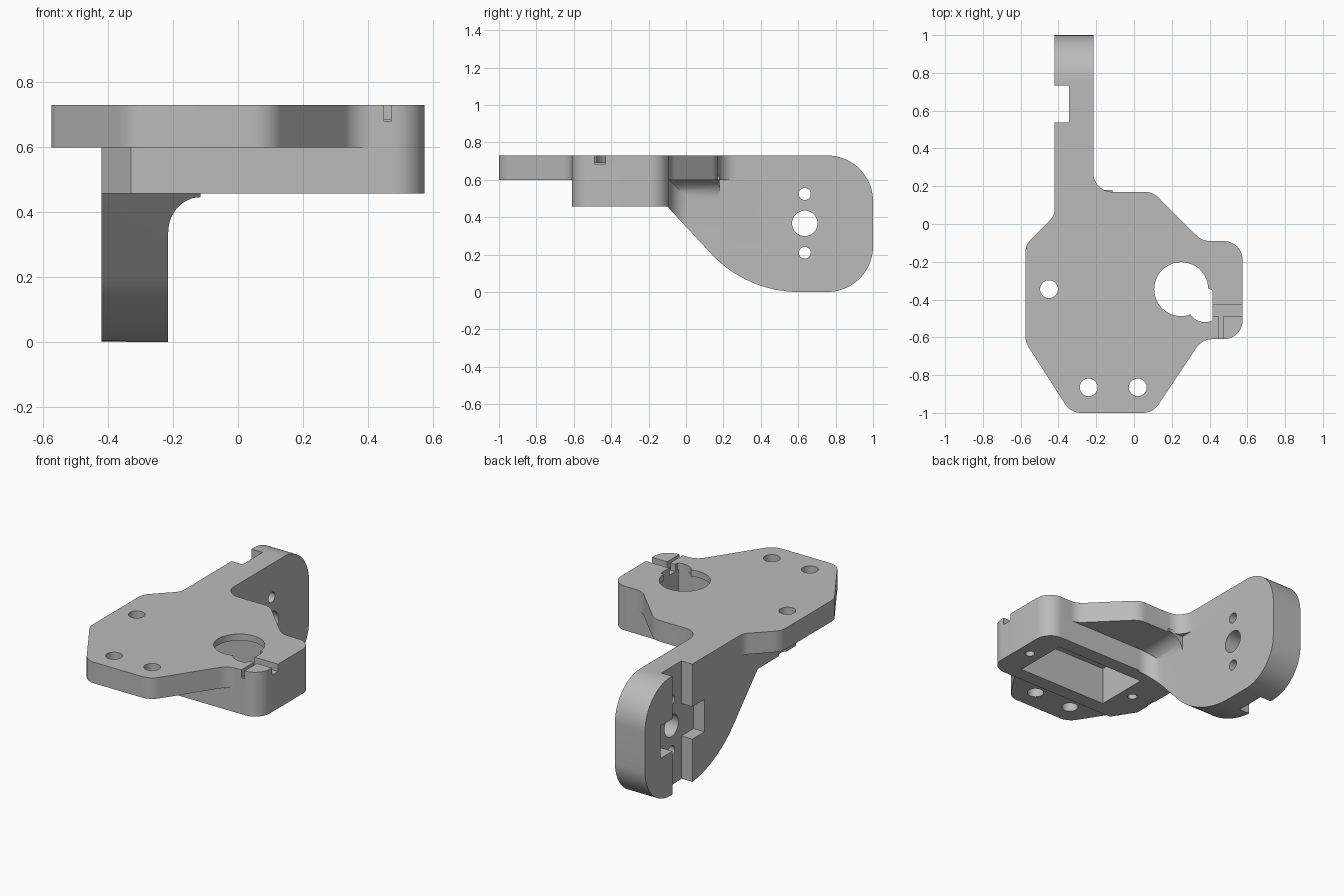
import bpy
import bmesh
import math
from mathutils import Vector

if "Cube" in bpy.data.objects:
    bpy.data.objects.remove(bpy.data.objects["Cube"], do_unlink=True)

grey = bpy.data.materials.new("bracket grey")
grey.use_nodes = True
colour = (0.5, 0.5, 0.5, 1)
grey.diffuse_color = colour
grey.node_tree.nodes["Principled BSDF"].inputs["Base Color"].default_value = colour


def rounded(corners, steps=12):
    """Outline from (u, v, radius) corners, each rounded by a tangent arc."""
    out = []
    n = len(corners)
    for i, (u, v, r) in enumerate(corners):
        p = Vector((u, v))
        if r == 0:
            out.append(p)
            continue
        a = (Vector(corners[i - 1][:2]) - p).normalized()
        b = (Vector(corners[(i + 1) % n][:2]) - p).normalized()
        half = a.angle(b) / 2
        centre = p + (a + b).normalized() * r / math.sin(half)
        start = p + a * r / math.tan(half) - centre
        end = p + b * r / math.tan(half) - centre
        sweep = math.pi - 2 * half
        for k in range(steps + 1):
            t = k / steps
            out.append(centre + (start * math.sin((1 - t) * sweep)
                                 + end * math.sin(t * sweep)) / math.sin(sweep))
    return out


def circle(u, v, r, n=48):
    return [Vector((u + r * math.cos(math.tau * k / n), v + r * math.sin(math.tau * k / n)))
            for k in range(n)]


def rect(u0, v0, u1, v1):
    return [Vector(p) for p in ((u0, v0), (u1, v0), (u1, v1), (u0, v1))]


def fillet(u, v, du, dv, overlap=0.02):
    """Concave corner filler reaching du and dv from the corner at (u, v)."""
    su, sv = math.copysign(overlap, du), math.copysign(overlap, dv)
    pts = [Vector((u - su, v - sv)), Vector((u + du, v - sv))]
    for k in range(13):
        a = math.pi / 2 * k / 12
        pts.append(Vector((u + du * (1 - math.sin(a)), v + dv * (1 - math.cos(a)))))
    pts.append(Vector((u - su, v + dv)))
    return pts


PLACE = {"z": lambda u, v, h: (u, v, h),
         "x": lambda u, v, h: (h, u, v),
         "y": lambda u, v, h: (u, h, v)}


def prism(name, outline, axis, low, high):
    bm = bmesh.new()
    place = PLACE[axis]
    face = bm.faces.new([bm.verts.new(place(p.x, p.y, low)) for p in outline])
    extruded = bmesh.ops.extrude_face_region(bm, geom=[face])["geom"]
    shift = Vector(place(0, 0, high - low))
    bmesh.ops.translate(bm, vec=shift, verts=[g for g in extruded if isinstance(g, bmesh.types.BMVert)])
    bmesh.ops.recalc_face_normals(bm, faces=bm.faces)
    mesh = bpy.data.meshes.new(name)
    bm.to_mesh(mesh)
    bm.free()
    mesh.materials.append(grey)
    obj = bpy.data.objects.new(name, mesh)
    bpy.context.collection.objects.link(obj)
    return obj


def combine(target, tool, operation):
    mod = target.modifiers.new(operation, "BOOLEAN")
    mod.operation = operation
    mod.solver = "EXACT"
    mod.object = tool
    bpy.context.view_layer.objects.active = target
    bpy.ops.object.modifier_apply(modifier=mod.name)
    bpy.data.objects.remove(tool, do_unlink=True)


TOP, PLATE, BLOCK = 0.73, 0.60, 0.457
LEFT, RIGHT = -0.42, -0.215
SIDE, BACK, FRONT = 0.575, -0.09, -0.61

# Top plate
bracket = prism("bracket", rounded([
    (-SIDE, -0.11, 0.1), (-SIDE, -0.625, 0.1), (-0.335, -1, 0.1), (0.1, -1, 0.1),
    (0.36, FRONT, 0.1), (SIDE, FRONT, 0.1), (SIDE, BACK, 0.1), (0.36, BACK, 0.1),
    (0.1, 0.17, 0.1), (RIGHT, 0.17, 0.1), (RIGHT, 0.4, 0), (LEFT, 0.4, 0),
    (LEFT, 0.045, 0.08)]), "z", PLATE, TOP)

# Motor block under the plate
block = prism("motor_block", rounded([
    (LEFT, BACK, 0), (LEFT, -0.47, 0), (-0.33, FRONT, 0),
    (SIDE, FRONT, 0.1), (SIDE, BACK, 0.1)]), "z", BLOCK, PLATE + 0.05)

# Upright arm with rounded end
arm_profile = rounded([
    (-0.1, TOP, 0), (-0.1, BLOCK, 0), (0.325, 0, 0.64), (1, 0, 0.245),
    (1, TOP, 0.245)], 20)
arm = prism("arm", arm_profile, "x", LEFT, RIGHT)

# Fillets where the arm meets the block and the plate
web = prism("block_fillet", fillet(RIGHT, BACK, 0.1, 0.1), "z", 0, PLATE + 0.05)
combine(web, prism("web_limit", arm_profile, "x", LEFT, 0), "INTERSECT")
strip = prism("plate_fillet", fillet(RIGHT, PLATE, 0.1, -0.1), "y", BACK - 0.02, 0.18)

for part in (block, arm, web, strip):
    combine(bracket, part, "UNION")

# Pocket, shaft opening and cable relief
cutters = [
    prism("motor_pocket", rect(-0.2, -0.52, 0.415, -0.18), "z", 0.3, 0.69),
    prism("shaft_hole", circle(0.25, -0.345, 0.143), "z", 0.6, 0.9),
    prism("cable_relief", [Vector((min(p.x, 0.415), p.y)) for p in circle(0.375, -0.43, 0.09)],
          "z", 0.6, 0.9),
    prism("front_slit", rect(0.45, -0.7, 0.472, -0.46), "z", 0.68, 0.9),
    prism("side_slit", rect(0.4, -0.49, 0.7, -0.43), "z", 0.685, 0.9),
]

# Screw holes in the plate and the block
for x, y in ((-0.45, -0.345), (-0.24, -0.865), (0.02, -0.865)):
    cutters.append(prism("plate_hole", circle(x, y, 0.047), "z", 0.3, 0.9))
for x in (-0.28, 0.495):
    cutters.append(prism("block_hole", circle(x, -0.35, 0.027), "z", 0.3, 0.66))

# Cross recess and holes in the arm
HUB_Y, HUB_Z = 0.635, 0.367
for z, r in ((HUB_Z, 0.068), (HUB_Z - 0.157, 0.032), (HUB_Z + 0.157, 0.032)):
    cutters.append(prism("arm_hole", circle(HUB_Y, z, r), "x", -0.6, -0.1))
for dy, dz in ((0.097, 0.6), (0.215, 0.1)):
    cutters.append(prism("horn_recess", rect(HUB_Y - dy, HUB_Z - dz, HUB_Y + dy, HUB_Z + dz),
                         "x", -0.6, -0.345))

for cutter in cutters:
    combine(bracket, cutter, "DIFFERENCE")

bpy.ops.object.select_all(action="DESELECT")
bracket.select_set(True)
bpy.context.view_layer.objects.active = bracket
bpy.ops.object.shade_smooth_by_angle(angle=math.radians(30))
